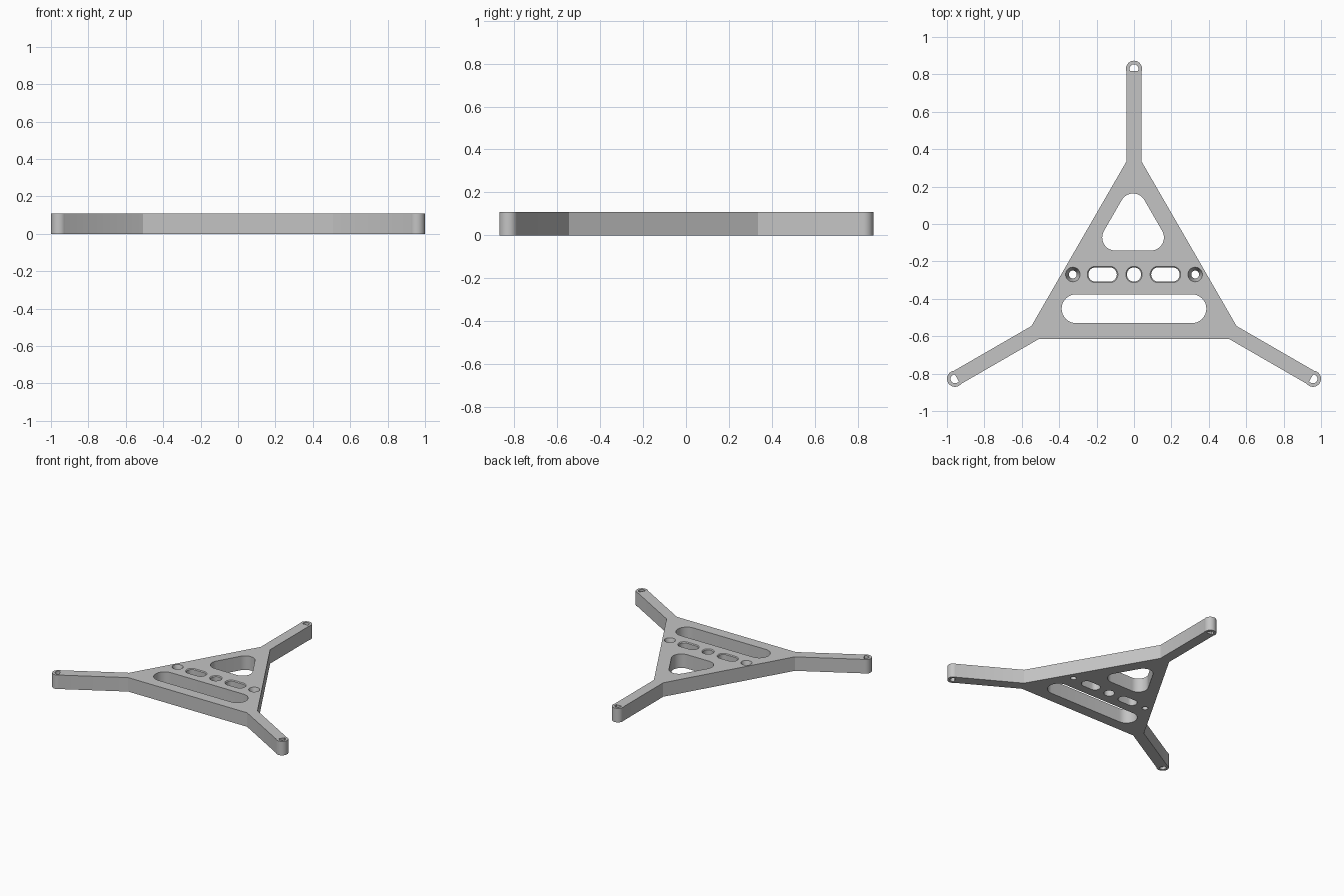
import bpy, bmesh
from math import cos, sin, radians, acos, degrees
from mathutils import Vector, Matrix

cube = bpy.data.objects.get("Cube")
if cube:
    bpy.data.objects.remove(cube)

HEIGHT = 0.108
HUB = Vector((0, -0.275))      # centre of the three-way symmetry
REACH = 1.105                  # hub centre to arm tip
ARM, TIP = 0.04, 0.043         # half width of arm, radius of tip


def arc(cx, cy, r, start, end, n=16):
    return [Vector((cx + r * cos(radians(start + (end - start) * i / n)),
                    cy + r * sin(radians(start + (end - start) * i / n))))
            for i in range(n + 1)]


def turned(points, k):
    rot = Matrix.Rotation(radians(120 * k), 2)
    return [rot @ p + HUB for p in points]


def loft(bm, sections):
    """Closed solid through outlines given as (z, points)."""
    rings = [[bm.verts.new((p.x, p.y, z)) for p in pts] for z, pts in sections]
    n = len(rings[0])
    bm.faces.new(rings[0][::-1])
    bm.faces.new(rings[-1])
    for low, high in zip(rings, rings[1:]):
        for i in range(n):
            j = (i + 1) % n
            bm.faces.new((low[i], low[j], high[j], high[i]))


def slot(cx, cy, half, r):
    return arc(cx + half, cy, r, -90, 90) + arc(cx - half, cy, r, 90, 270)


def circle(cx, cy, r):
    return arc(cx, cy, r, 0, 348.75, 31)


def make_object(name, bm):
    mesh = bpy.data.meshes.new(name)
    bm.to_mesh(mesh)
    bm.free()
    obj = bpy.data.objects.new(name, mesh)
    bpy.context.collection.objects.link(obj)
    return obj


# Plate: triangular hub with three round-ended arms
outline = []
lip = degrees(acos(ARM / TIP))
for k in range(3):
    arm = [Vector((ARM, 0.61))] + arc(0, REACH, TIP, -lip, 180 + lip, 20)
    outline += turned(arm + [Vector((-ARM, 0.61))], k)
bm = bmesh.new()
loft(bm, [(0, outline), (HEIGHT, outline)])
plate = make_object("three_arm_plate", bm)

# Openings
LOW, HIGH = -0.05, HEIGHT + 0.05
cut = bmesh.new()


def through(points):
    loft(cut, [(LOW, points), (HIGH, points)])


# Half-moon holes in the arm tips
for k in range(3):
    through(turned(arc(0, REACH, 0.024, -27, 207), k))

# Rounded triangle and long slot
through(arc(0.09, -0.072, 0.07, -90, 30) + arc(-0.005, 0.093, 0.07, 30, 150)
        + arc(-0.1, -0.072, 0.07, 150, 270))
through(slot(0, -0.453, 0.31, 0.077))

# Row of lightly chamfered slots around a round hole
CHAMFER = 0.006
rows = [(lambda g, x=x: slot(x, -0.27, 0.038, 0.038 + g)) for x in (-0.168, 0.168)]
rows.append(lambda g: circle(0, -0.27, 0.038 + g))
for shape in rows:
    loft(cut, [(LOW, shape(0)), (HEIGHT - CHAMFER, shape(0)),
               (HEIGHT, shape(CHAMFER)), (HIGH, shape(CHAMFER))])

# Countersunk screw holes
for x in (-0.327, 0.327):
    loft(cut, [(LOW, circle(x, -0.27, 0.021)), (0.05, circle(x, -0.27, 0.021)),
               (HEIGHT, circle(x, -0.27, 0.039)), (HIGH, circle(x, -0.27, 0.039))])

cutter = make_object("opening_cutter", cut)
cutter.hide_render = True

# Cut the openings and bake the result
mod = plate.modifiers.new("openings", 'BOOLEAN')
mod.operation = 'DIFFERENCE'
mod.solver = 'EXACT'
mod.object = cutter
graph = bpy.context.evaluated_depsgraph_get()
baked = bpy.data.meshes.new_from_object(plate.evaluated_get(graph))
plate.modifiers.clear()
plate.data = baked
bpy.data.objects.remove(cutter)

# Material
grey = bpy.data.materials.new("plain_grey")
grey.use_nodes = True
colour = (0.55, 0.55, 0.55, 1)
grey.diffuse_color = colour
grey.node_tree.nodes["Principled BSDF"].inputs["Base Color"].default_value = colour
plate.data.materials.clear()
plate.data.materials.append(grey)

# Smooth rounded walls, crisp corners
for obj in bpy.context.selected_objects:
    obj.select_set(False)
plate.select_set(True)
bpy.context.view_layer.objects.active = plate
bpy.ops.object.shade_smooth_by_angle(angle=radians(20))
